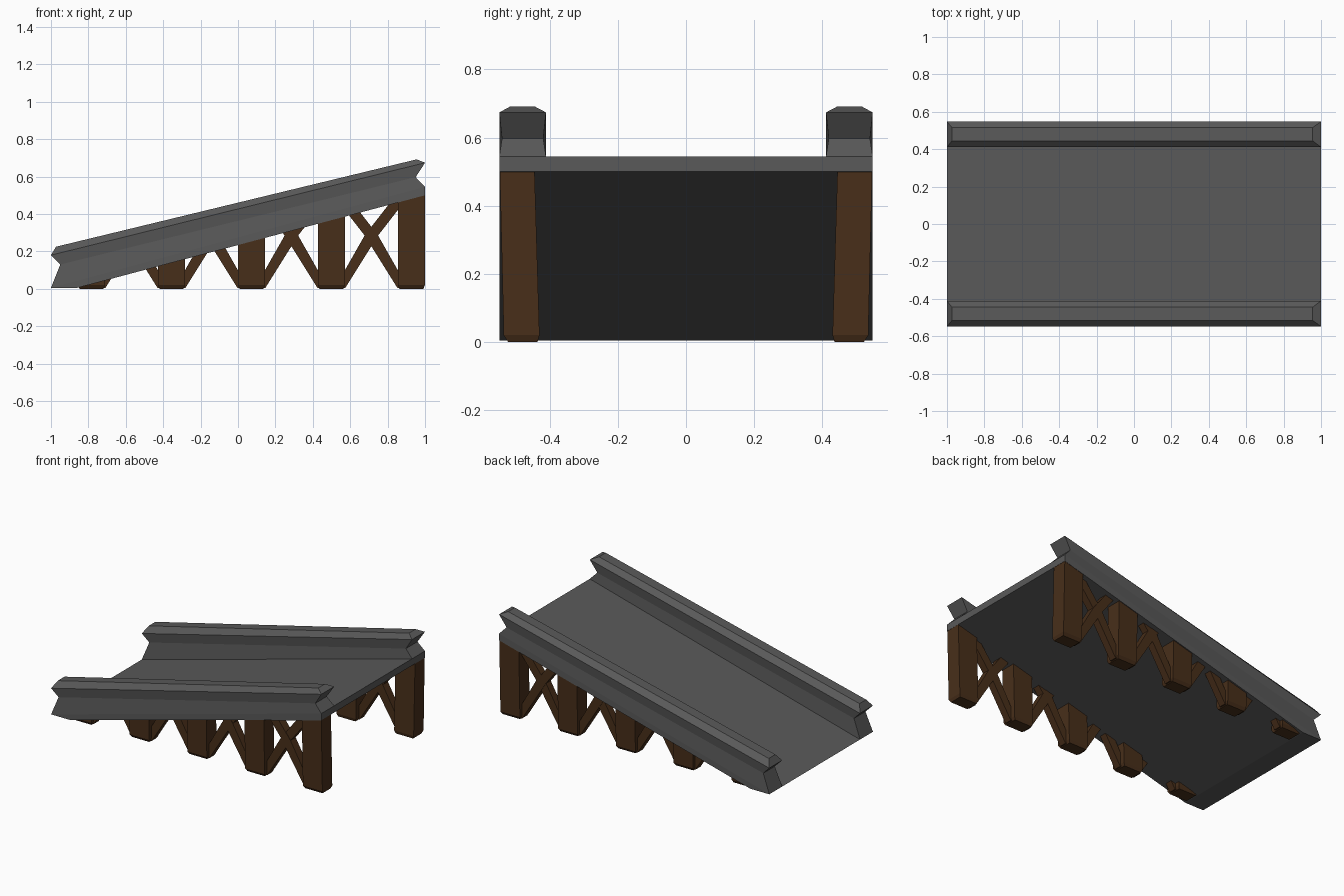
import bpy, bmesh
from mathutils import Vector

if "Cube" in bpy.data.objects:
    bpy.data.objects.remove(bpy.data.objects["Cube"])


def material(name, rgb):
    m = bpy.data.materials.new(name)
    m.diffuse_color = (*rgb, 1)
    m.use_nodes = True
    m.node_tree.nodes["Principled BSDF"].inputs["Base Color"].default_value = m.diffuse_color
    return m


STONE = material("dark_stone", (0.1, 0.1, 0.1))
WOOD = material("brown_wood", (0.065, 0.028, 0.01))

# Sloped underside of the deck, used to trim the supports
UNDER_A, UNDER_B = Vector((-0.86, 0, 0.005)), Vector((1, 0, 0.5))


def finish(bm, name, mat, trim=False):
    if trim:
        d = UNDER_B - UNDER_A
        normal = Vector((-d.z, 0, d.x))
        cut = bmesh.ops.bisect_plane(
            bm, geom=bm.verts[:] + bm.edges[:] + bm.faces[:],
            plane_co=UNDER_A + Vector((0, 0, 0.004)), plane_no=normal, clear_outer=True)
        edges = [e for e in cut["geom_cut"] if isinstance(e, bmesh.types.BMEdge)]
        bmesh.ops.holes_fill(bm, edges=edges)
    bmesh.ops.recalc_face_normals(bm, faces=bm.faces[:])
    me = bpy.data.meshes.new(name)
    bm.to_mesh(me)
    bm.free()
    me.materials.append(mat)
    ob = bpy.data.objects.new(name, me)
    bpy.context.collection.objects.link(ob)
    return ob


def loft(bm, rings):
    """Skin a stack of closed rings and cap both ends."""
    loops = [[bm.verts.new(p) for p in r] for r in rings]
    n = len(loops[0])
    for a, b in zip(loops, loops[1:]):
        for i in range(n):
            j = (i + 1) % n
            bm.faces.new((a[i], a[j], b[j], b[i]))
    bm.faces.new(loops[0][::-1])
    bm.faces.new(loops[-1])


# Deck: wedge-ended slab extruded across the width
profile = [(-1, 0.005), (-0.86, 0.005), (1, 0.5), (1, 0.545)]
bm = bmesh.new()
loft(bm, [[(x, y, z) for x, z in profile] for y in (-0.548, 0.548)])
finish(bm, "deck", STONE)

# Rail sections: low end x, z, high end x, z, inner y, outer y
RAIL = [(-1, 0.005, 1, 0.545, 0.411, 0.548),
        (-0.95, 0.13, 0.95, 0.597, 0.419, 0.540),
        (-1, 0.18, 1, 0.674, 0.411, 0.548),
        (-0.973, 0.225, 0.955, 0.692, 0.445, 0.515)]
PITCH = 0.4275

for side, label in ((-1, "front"), (1, "back")):
    # Rail with a pinched waist and bevelled top
    bm = bmesh.new()
    loft(bm, [[(x0, side * a, z0), (x1, side * a, z1), (x1, side * b, z1), (x0, side * b, z0)]
              for x0, z0, x1, z1, a, b in RAIL])
    finish(bm, label + "_rail", STONE)

    # Posts, slightly leaning outwards with a small chamfer at the foot
    for k in range(5):
        x0, x1 = 0.855 - k * PITCH, 0.999 - k * PITCH
        rings = []
        for z, inset, a, b in ((0, 0.008, 0.436, 0.522), (0.02, 0, 0.43, 0.535),
                               (0.52, 0, 0.445, 0.547)):
            rings.append([(x0 + inset, side * a, z), (x1 - inset, side * a, z),
                          (x1 - inset, side * b, z), (x0 + inset, side * b, z)])
        bm = bmesh.new()
        loft(bm, rings)
        finish(bm, f"{label}_post_{k + 1}", WOOD, trim=True)

    # Crossed braces between the posts
    for k in range(4):
        mid = 0.713 - k * PITCH
        for lean, tag in ((-1, "a"), (1, "b")):
            y0 = 0.46 if lean < 0 else 0.463
            y1 = 0.515 if lean < 0 else 0.512
            rings = []
            for dx, z, w in ((-0.167, 0.005, 0.028), (0, 0.285, 0.036), (0.19, 0.53, 0.036)):
                c = mid + lean * dx
                rings.append([(c - w, side * y0, z), (c + w, side * y0, z),
                              (c + w, side * y1, z), (c - w, side * y1, z)])
            bm = bmesh.new()
            loft(bm, rings)
            finish(bm, f"{label}_brace_{k + 1}{tag}", WOOD, trim=True)
